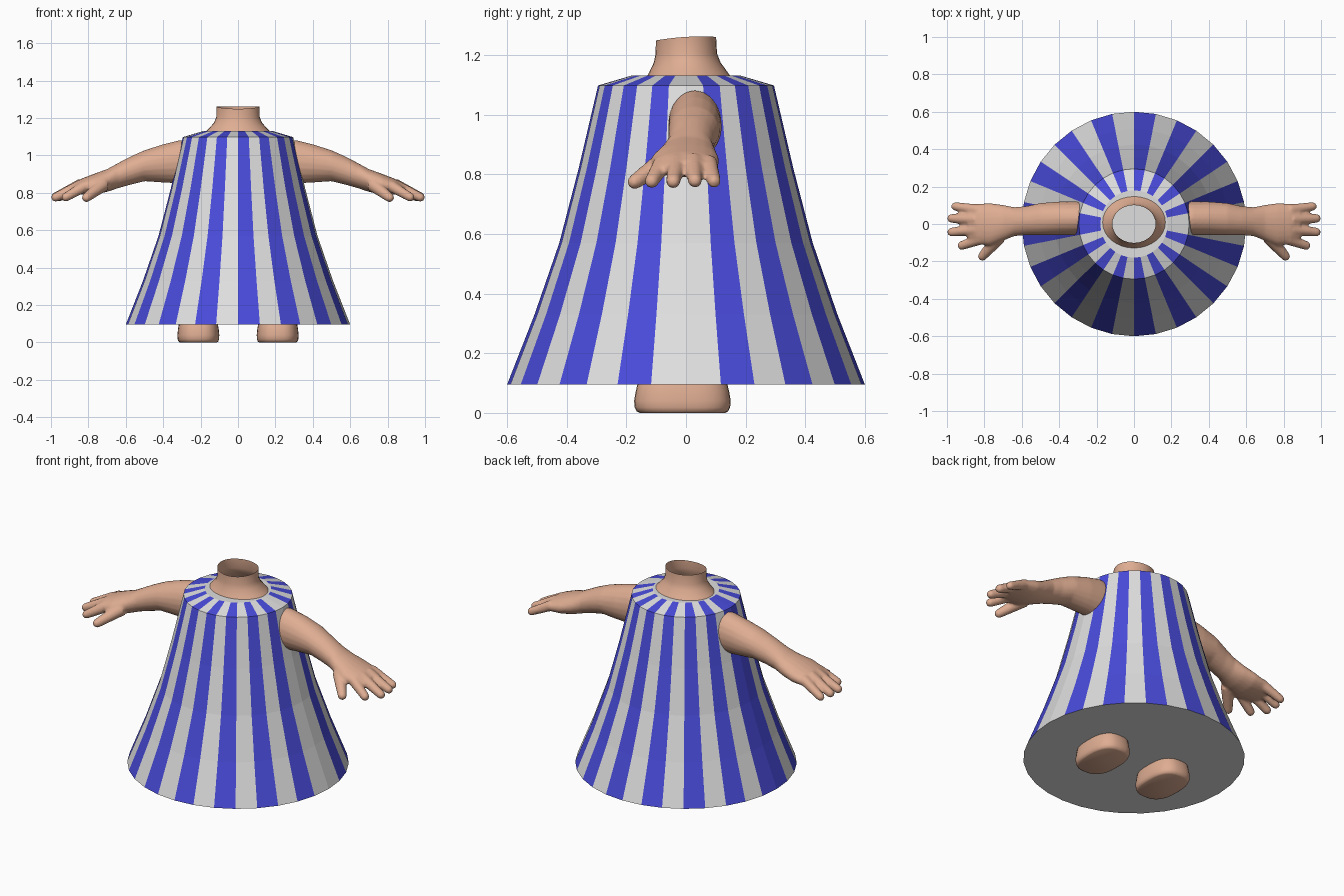
import bpy, bmesh, math
from mathutils import Vector

if "Cube" in bpy.data.objects:
    bpy.data.objects.remove(bpy.data.objects["Cube"])


def material(name, rgb):
    m = bpy.data.materials.new(name)
    m.diffuse_color = (*rgb, 1)
    m.use_nodes = True
    m.node_tree.nodes["Principled BSDF"].inputs["Base Color"].default_value = m.diffuse_color
    return m


WHITE = material("white cloth", (0.74, 0.74, 0.74))
BLUE = material("blue cloth", (0.066, 0.07, 0.70))
SKIN = material("skin", (0.74, 0.42, 0.29))


def loft(bm, rings, cap=True):
    """Bridge a list of equal-length point rings into a tube."""
    loops = [[bm.verts.new(p) for p in ring] for ring in rings]
    n = len(loops[0])
    for a, b in zip(loops, loops[1:]):
        for i in range(n):
            j = (i + 1) % n
            bm.faces.new((a[i], a[j], b[j], b[i]))
    if cap:
        bm.faces.new(loops[0][::-1])
        bm.faces.new(loops[-1])


def finish(bm, name, mats, smooth=True):
    bmesh.ops.recalc_face_normals(bm, faces=bm.faces)
    me = bpy.data.meshes.new(name)
    bm.to_mesh(me)
    bm.free()
    ob = bpy.data.objects.new(name, me)
    bpy.context.collection.objects.link(ob)
    for m in mats:
        me.materials.append(m)
    if smooth:
        for o in bpy.context.selected_objects:
            o.select_set(False)
        ob.select_set(True)
        bpy.context.view_layer.objects.active = ob
        bpy.ops.object.shade_smooth_by_angle(angle=math.radians(40))
    return ob


def mirror_x(ob):
    ob.modifiers.new("mirror", 'MIRROR').use_mirror_merge = False


def angles(n):
    return [2 * math.pi * i / n for i in range(n)]


# Flared dress with 32 columns, stripes mirrored front to back
bm = bmesh.new()
profile = [(0.6, 0.095), (0.508, 0.33), (0.425, 0.57), (0.36, 0.82),
           (0.295, 1.098), (0.18, 1.132)]
loft(bm, [[(r * math.cos(a), r * math.sin(a), z) for a in angles(32)]
          for r, z in profile])
for f in bm.faces:
    if len(f.verts) == 4:
        c = f.calc_center_median()
        column = int(abs(math.atan2(c.y, c.x)) / (math.pi / 16))
        f.material_index = column % 2
finish(bm, "dress", [WHITE, BLUE], smooth=False)

# Open neck flaring into the shoulders, with a slightly tilted rim
bm = bmesh.new()
neck = [(0.175, 0.142, 0.01, 1.125, 0), (0.155, 0.13, 0.008, 1.145, 0),
        (0.128, 0.112, 0.004, 1.175, 0), (0.116, 0.103, 0.001, 1.205, 0),
        (0.116, 0.101, 0.0, 1.258, 0.006)]
loft(bm, [[(rx * math.cos(a), yc + ry * math.sin(a),
            z + tilt * (math.sin(a) - math.cos(2 * a) * -0.5))
           for a in angles(32)] for rx, ry, yc, z, tilt in neck], cap=False)
finish(bm, "neck", [SKIN])

# Arm: x, y front, y back, z bottom, z top
bm = bmesh.new()
arm = [(0.22, -0.055, 0.115, 0.88, 1.075), (0.31, -0.06, 0.12, 0.85, 1.082),
       (0.40, -0.06, 0.12, 0.855, 1.06), (0.50, -0.06, 0.112, 0.862, 1.028),
       (0.58, -0.06, 0.095, 0.842, 0.992), (0.64, -0.065, 0.09, 0.825, 0.96),
       (0.70, -0.09, 0.102, 0.805, 0.927), (0.77, -0.117, 0.112, 0.79, 0.902),
       (0.84, -0.108, 0.108, 0.79, 0.875), (0.89, -0.08, 0.09, 0.79, 0.845)]
loft(bm, [[(x, (y0 + y1) / 2 + (y1 - y0) / 2 * math.cos(a),
            (z0 + z1) / 2 + (z1 - z0) / 2 * math.sin(a)) for a in angles(20)]
          for x, y0, y1, z0, z1 in arm])


def finger(start, end, r0, r1):
    """Tapered finger with a rounded tip."""
    p, q = Vector(start), Vector(end)
    d = (q - p).normalized()
    u = d.cross(Vector((0, 0, 1))).normalized()
    v = d.cross(u)
    steps = [(p, r0), (p.lerp(q, 0.5), (r0 + r1) / 2)]
    steps += [(q + d * r1 * math.sin(t), r1 * math.cos(t))
              for t in (0, 0.5, 0.95, 1.35)]
    loft(bm, [[c + r * (u * math.cos(a) + v * math.sin(a)) for a in angles(12)]
              for c, r in steps])


finger((0.83, 0.075, 0.84), (0.955, 0.094, 0.777), 0.03, 0.023)
finger((0.84, 0.025, 0.845), (0.975, 0.03, 0.779), 0.032, 0.024)
finger((0.84, -0.03, 0.84), (0.975, -0.043, 0.776), 0.032, 0.024)
finger((0.82, -0.08, 0.835), (0.92, -0.115, 0.777), 0.031, 0.024)
finger((0.72, -0.07, 0.845), (0.81, -0.172, 0.775), 0.038, 0.025)
arms = finish(bm, "arms", [SKIN])

# Fuse palm and fingers into one soft surface
remesh = arms.modifiers.new("fuse", 'REMESH')
remesh.mode = 'VOXEL'
remesh.voxel_size = 0.008
remesh.use_smooth_shade = True
soften = arms.modifiers.new("soften", 'SMOOTH')
soften.factor = 0.5
soften.iterations = 3
mirror_x(arms)

# Feet: rounded soles disappearing under the hem
bm = bmesh.new()


def power(t, e):
    return math.copysign(abs(t) ** e, t)


foot = [(0.098, 0.143, 0.0), (0.106, 0.153, 0.005), (0.111, 0.16, 0.018),
        (0.112, 0.162, 0.04), (0.109, 0.157, 0.07), (0.104, 0.150, 0.10),
        (0.09, 0.12, 0.14)]
loft(bm, [[(0.212 + rx * power(math.cos(a), 0.75),
            -0.012 + ry * power(math.sin(a), 0.75), z) for a in angles(32)]
          for rx, ry, z in foot])
mirror_x(finish(bm, "feet", [SKIN]))
